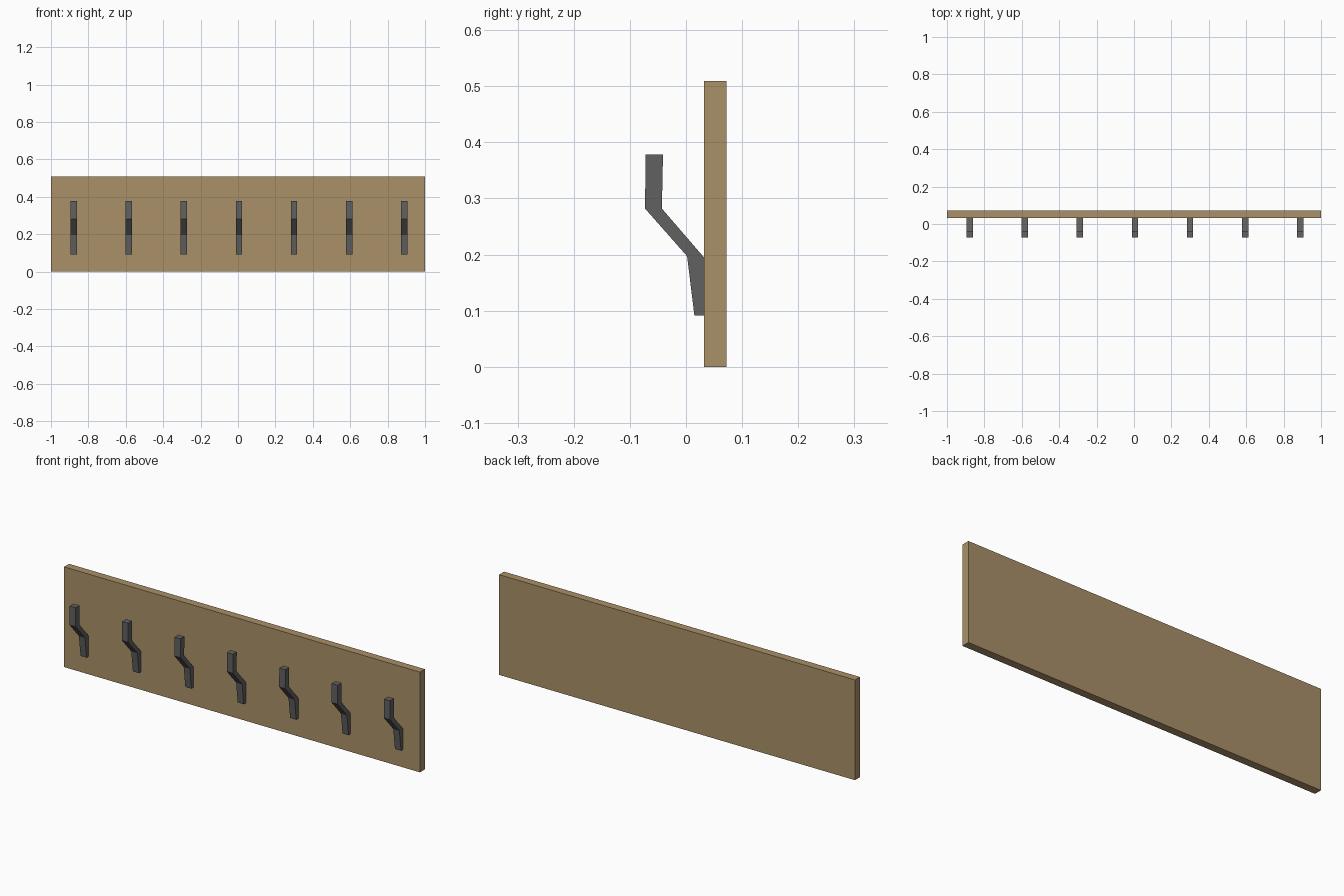
import bpy, bmesh

if "Cube" in bpy.data.objects:
    bpy.data.objects.remove(bpy.data.objects["Cube"])


def material(name, color):
    mat = bpy.data.materials.new(name)
    mat.diffuse_color = color
    mat.use_nodes = True
    mat.node_tree.nodes["Principled BSDF"].inputs["Base Color"].default_value = mat.diffuse_color
    return mat


def extrude_profile(name, profile, x_center, width, mat):
    """Extrude a (y, z) outline along x."""
    bm = bmesh.new()
    x0 = x_center - width / 2
    face = bm.faces.new([bm.verts.new((x0, y, z)) for y, z in profile])
    ext = bmesh.ops.extrude_face_region(bm, geom=[face])
    verts = [g for g in ext["geom"] if isinstance(g, bmesh.types.BMVert)]
    bmesh.ops.translate(bm, verts=verts, vec=(width, 0, 0))
    bmesh.ops.recalc_face_normals(bm, faces=bm.faces)
    mesh = bpy.data.meshes.new(name)
    bm.to_mesh(mesh)
    bm.free()
    mesh.materials.append(mat)
    obj = bpy.data.objects.new(name, mesh)
    bpy.context.collection.objects.link(obj)
    return obj


wood = material("wood", (0.40, 0.28, 0.14, 1))
metal = material("dark_metal", (0.12, 0.12, 0.12, 1))

# Backing board
FRONT, BACK, TOP = 0.032, 0.072, 0.509
extrude_profile("board", [(FRONT, 0), (BACK, 0), (BACK, TOP), (FRONT, TOP)],
                0, 2.0, wood)

# Row of seven bent hooks, flush against the board
hook_outline = [
    (FRONT, 0.091), (FRONT, 0.195), (-0.043, 0.282), (-0.041, 0.378),
    (-0.072, 0.378), (-0.073, 0.282), (0.002, 0.197), (0.015, 0.091),
]
for i in range(7):
    extrude_profile(f"hook_{i + 1}", hook_outline,
                    0.005 + (i - 3) * 0.2945, 0.034, metal)
